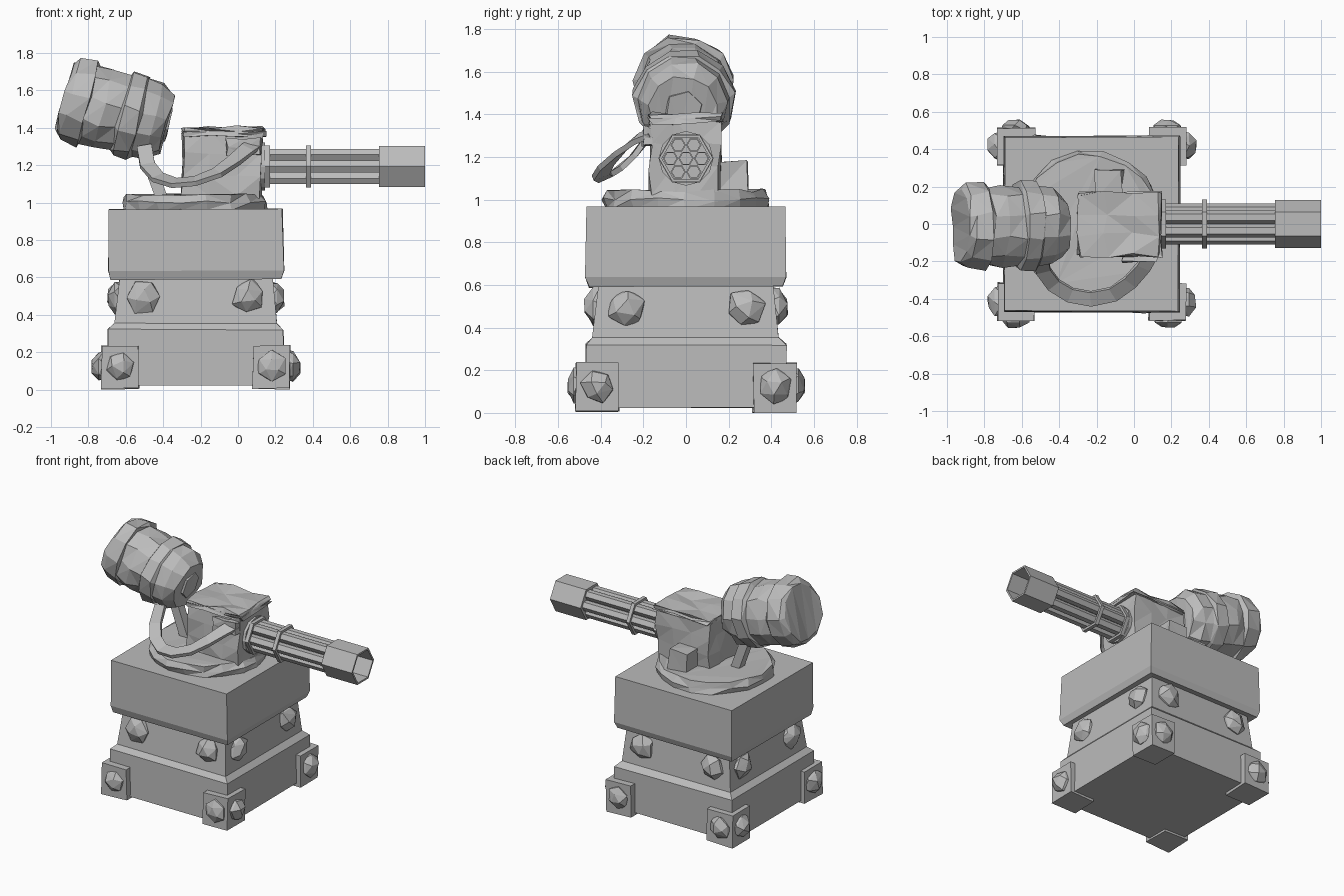
import bpy, bmesh, math, random
from mathutils import Vector, Matrix

if "Cube" in bpy.data.objects:
    bpy.data.objects.remove(bpy.data.objects["Cube"])

random.seed(7)
grey = bpy.data.materials.new("stone_grey")
grey.diffuse_color = (0.5, 0.5, 0.5, 1)
grey.use_nodes = True
grey.node_tree.nodes["Principled BSDF"].inputs["Base Color"].default_value = grey.diffuse_color
R2 = math.sqrt(2)


def finish(bm, name, jitter=0.0):
    for v in bm.verts:
        v.co += Vector([random.uniform(-jitter, jitter) for _ in range(3)])
    if jitter > 0.005:
        bmesh.ops.triangulate(bm, faces=bm.faces[:])
    bmesh.ops.recalc_face_normals(bm, faces=bm.faces[:])
    me = bpy.data.meshes.new(name)
    bm.to_mesh(me)
    bm.free()
    me.materials.append(grey)
    ob = bpy.data.objects.new(name, me)
    bpy.context.collection.objects.link(ob)
    return ob


def loft(name, start, axis, profile, n, rot=0.0, jitter=0.0, closed=False):
    """Sweep n-sided rings (distance, radius) along an axis."""
    bm = bmesh.new()
    start, axis = Vector(start), Vector(axis).normalized()
    u = Vector((1, 0, 0)) if abs(axis.z) > 0.99 else Vector((0, 1, 0))
    v = axis.cross(u).normalized()
    rings = []
    for t, r in profile:
        rings.append([bm.verts.new(start + axis * t
                      + u * r * math.cos(rot + 2 * math.pi * i / n)
                      + v * r * math.sin(rot + 2 * math.pi * i / n)) for i in range(n)])
    pairs = list(zip(rings, rings[1:]))
    if closed:
        pairs.append((rings[-1], rings[0]))
    for a, b in pairs:
        for i in range(n):
            j = (i + 1) % n
            bm.faces.new((a[i], a[j], b[j], b[i]))
    if not closed:
        bm.faces.new(rings[0])
        bm.faces.new(rings[-1])
    return finish(bm, name, jitter)


def box(name, lo, hi, cuts=0, jitter=0.0):
    bm = bmesh.new()
    lo, hi = Vector(lo), Vector(hi)
    bmesh.ops.create_cube(bm, size=1)
    if cuts:
        bmesh.ops.subdivide_edges(bm, edges=bm.edges[:], cuts=cuts, use_grid_fill=True)
    for v in bm.verts:
        v.co = (lo + hi) / 2 + Vector([v.co[k] * (hi - lo)[k] for k in range(3)])
    return finish(bm, name, jitter)


def rock(name, centre, normal, r, depth):
    """Angular stone sunk into a wall: convex hull of scattered points."""
    bm = bmesh.new()
    n = Vector(normal)
    side = n.cross(Vector((0, 0, 1)))
    for ring, d, count in ((1.0, -0.3, 6), (1.0, 0.3, 6), (0.5, 1.0, 3)):
        off = random.uniform(0, 2)
        for i in range(count):
            a = off + 2 * math.pi * i / count
            q = r * ring * random.uniform(0.85, 1.12)
            bm.verts.new(Vector(centre) + side * q * math.cos(a)
                         + Vector((0, 0, q * math.sin(a)))
                         + n * depth * d * random.uniform(0.8, 1.0))
    bmesh.ops.convex_hull(bm, input=bm.verts[:])
    bmesh.ops.delete(bm, geom=[v for v in bm.verts if not v.link_faces], context='VERTS')
    finish(bm, name)


CX = -0.225  # pedestal centre in x

# Stone pedestal: plinth, waist and overhanging block
loft("pedestal", (CX, 0, 0), (0, 0, 1),
     [(z, h * R2) for z, h in ((0.025, 0.472), (0.32, 0.47), (0.355, 0.437), (0.60, 0.41),
                               (0.59, 0.455), (0.635, 0.47), (0.965, 0.463))],
     4, math.pi / 4, 0.004)

# Corner feet and studs
for sx in (-1, 1):
    for sy in (-1, 1):
        fx, fy = CX + sx * 0.405, sy * 0.415
        box("corner_foot", (fx - 0.1, fy - 0.1, 0.005), (fx + 0.1, fy + 0.1, 0.235), 0, 0.005)
        rock("foot_stud", (fx, fy + sy * 0.1, 0.125), (0, sy, 0), 0.08, 0.045)
        rock("foot_stud", (fx + sx * 0.1, fy, 0.125), (sx, 0, 0), 0.08, 0.055)
        rock("wall_stud", (CX + sx * 0.28, sy * 0.42, 0.495), (0, sy, 0), 0.09, 0.06)
        rock("wall_stud", (CX + sx * 0.42, sy * 0.28, 0.49), (sx, 0, 0), 0.09, 0.055)

# Rough turntable disc
loft("turntable", (-0.235, 0, 0), (0, 0, 1),
     [(0.955, 0.385), (1.0, 0.395), (1.04, 0.375)], 18, 0, 0.013)

# Gun housing, lid, side block and feed box
box("housing", (-0.295, -0.165, 1.03), (0.125, 0.16, 1.375), 2, 0.011)
box("housing_lid", (-0.295, -0.17, 1.36), (0.14, 0.165, 1.40), 2, 0.013)
box("side_block", (-0.20, 0.14, 1.03), (-0.06, 0.285, 1.185), 0, 0.014)
box("feed_box", (-0.06, -0.20, 1.25), (0.12, -0.14, 1.34), 1, 0.01)

# Rotary barrels
AX, Z = (1, 0, 0), 1.193
loft("barrel_collar", (0, 0, Z), AX, [(0.10, 0.128), (0.145, 0.128)], 12)
for k in range(7):
    a = k * math.pi / 3
    d = 0.073 if k < 6 else 0
    loft("barrel_tube", (0, d * math.cos(a), Z + d * math.sin(a)), AX,
         [(0.12, 0.036), (0.775, 0.036), (0.775, 0.029), (0.76, 0.029)], 6)
for x in (0.145, 0.363):
    loft("barrel_clamp", (0, 0, Z), AX,
         [(x, 0.13), (x + 0.026, 0.13), (x + 0.026, 0.112), (x, 0.112)], 6, 0, 0, True)
loft("muzzle", (0, 0, Z), AX,
     [(0.755, 0.127), (1.0, 0.127), (1.0, 0.113), (0.765, 0.113)], 6)

# Tilted ammunition drum with raised bands
tilt = (0.967, 0, -0.25)
end = Vector((-0.93, -0.01, 1.562))
loft("ammo_drum", end, tilt,
     [(0.0, 0.195), (0.03, 0.225), (0.127, 0.238), (0.14, 0.212), (0.22, 0.222), (0.312, 0.21),
      (0.324, 0.236), (0.41, 0.236), (0.425, 0.215), (0.50, 0.212), (0.566, 0.165)],
     11, 0.15, 0.011)
loft("drum_cap", end, tilt, [(0.54, 0.10), (0.58, 0.09)], 6, 0.3, 0.006)

# Strut holding the drum
loft("drum_strut", (-0.53, 0, 1.36), (0.12, 0, -0.33), [(0, 0.045), (0.37, 0.045)], 4, math.pi / 4)

# Curved feed belt from the drum to the housing
path = [(-0.50, -0.17, 1.30), (-0.485, -0.25, 1.20), (-0.43, -0.325, 1.135), (-0.34, -0.38, 1.105),
        (-0.23, -0.40, 1.115), (-0.11, -0.375, 1.16), (-0.02, -0.31, 1.225), (0.05, -0.23, 1.285),
        (0.09, -0.16, 1.315)]
bm = bmesh.new()
rings = []
for i, p in enumerate(path):
    p = Vector(p)
    tan = (Vector(path[min(i + 1, 8)]) - Vector(path[max(i - 1, 0)])).normalized()
    out = Vector((p.x + 0.2, p.y + 0.12, -0.12))
    out = (out - tan * out.dot(tan)).normalized() * 0.04
    up = out.cross(tan).normalized() * 0.013
    rings.append([bm.verts.new(p + s) for s in (out + up, out - up, -out - up, -out + up)])
for a, b in zip(rings, rings[1:]):
    for i in range(4):
        bm.faces.new((a[i], a[(i + 1) % 4], b[(i + 1) % 4], b[i]))
bm.faces.new(rings[0])
bm.faces.new(rings[-1])
finish(bm, "feed_belt")
